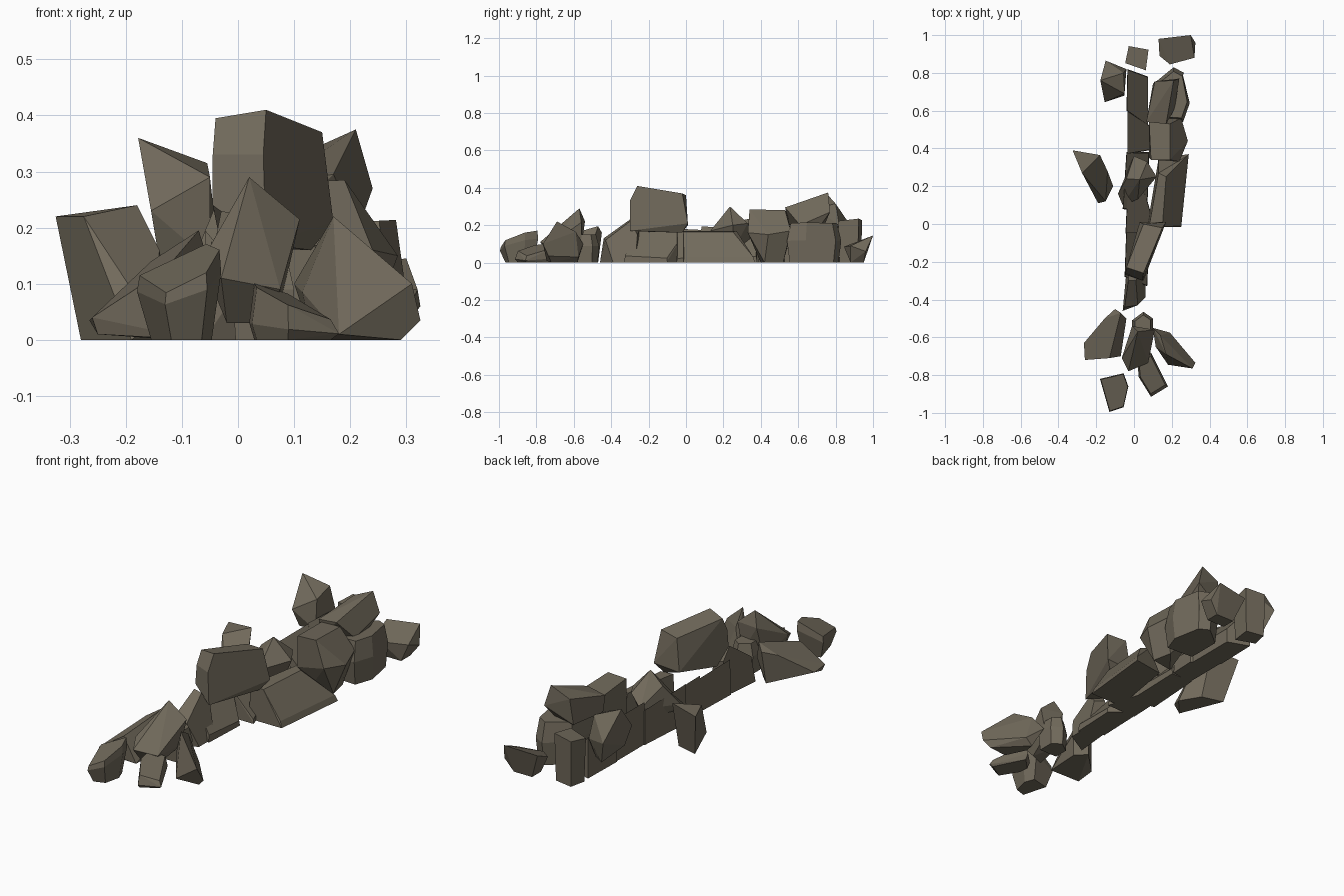
import bpy, bmesh, math
from mathutils import Vector

stone = bpy.data.materials.new("brown_grey_stone")
stone.diffuse_color = (0.165, 0.143, 0.105, 1)


def chunk(name, corners, merge=10):
    """Faceted boulder: convex hull of a few corners, near-coplanar facets merged."""
    bm = bmesh.new()
    for p in corners:
        bm.verts.new(p)
    hull = bmesh.ops.convex_hull(bm, input=bm.verts)
    spare = {g for g in hull["geom_interior"] + hull["geom_unused"] if isinstance(g, bmesh.types.BMVert)}
    bmesh.ops.delete(bm, geom=list(spare), context='VERTS')
    bmesh.ops.dissolve_limit(bm, angle_limit=math.radians(merge), verts=bm.verts, edges=bm.edges)
    bmesh.ops.recalc_face_normals(bm, faces=bm.faces)
    me = bpy.data.meshes.new(name)
    bm.to_mesh(me)
    bm.free()
    me.materials.append(stone)
    bpy.context.collection.objects.link(bpy.data.objects.new(name, me))


def rock(name, outline, z0, z1, slope=(0, 0), foot=.9, cap=.8, waist=.5, lean=(0, 0), tip=(0, 0)):
    """Chunk from a plan outline (at the waist), a scaled foot and a sloping scaled cap."""
    pts = [Vector(p) for p in outline]
    mid = sum(pts, Vector((0, 0))) / len(pts)
    corners = []
    for p in pts:
        d = p - mid
        f = mid + d * foot + Vector(tip)
        c = mid + d * cap + Vector(lean)
        top = max(z0 + .02, z1 + (c - mid).dot(Vector(slope)))
        corners += [(f.x, f.y, z0), (p.x, p.y, z0 + waist * (top - z0)), (c.x, c.y, top)]
    chunk(name, corners, 12)


def wall(name, outline, z):
    """Wall stone: upright on the left, falling away to the right."""
    rock(name, outline, 0, z, (-1.2, 0), 1, .97, .3)


# front cluster
rock("front_left_stone", [(-.18, -.82), (-.055, -.79), (-.03, -.86), (-.055, -.97), (-.13, -.995)],
     0, .13, (.4, .3), .72, .95, .75)
rock("front_low_stone", [(.02, -.75), (.09, -.68), (.18, -.86), (.09, -.915), (.025, -.81)],
     0, .075, (-.4, .1), .85, .85, .3)
chunk("front_left_slab", [(-.07, -.47, .195), (-.155, -.5, .14), (-.265, -.63, .035), (-.26, -.72, .04),
      (-.13, -.71, .125), (-.10, -.45, .16), (-.04, -.50, .10), (-.25, -.71, .01), (-.07, -.70, 0),
      (-.06, -.52, 0), (-.11, -.47, 0), (-.21, -.63, 0)])
chunk("front_right_slab", [(.17, -.69, .22), (.14, -.59, .165), (.31, -.765, .1), (.325, -.735, .035),
      (.18, -.745, .01), (.115, -.65, .085), (.10, -.55, .1), (.19, -.575, .03), (.29, -.72, 0),
      (.15, -.58, 0), (.13, -.64, .01)])
chunk("front_middle_slab", [(.02, -.57, .29), (.11, -.56, .215), (.075, -.735, .09), (-.03, -.78, .11),
      (-.065, -.71, .14), (-.01, -.54, .22), (.08, -.56, .08), (-.02, -.72, .03), (.05, -.69, .03),
      (-.02, -.58, .06)])
rock("front_back_stone", [(-.01, -.51), (.05, -.465), (.10, -.50), (.10, -.59), (-.01, -.59)],
     0, .15, (0, 0), .9, .75, .6)

# low wall of stones running back
chunk("wall_end_stone", [(-.06, -.46, 0), (.06, -.39, 0), (.06, -.27, 0), (-.04, -.25, 0), (-.05, -.44, .13),
      (.02, -.43, .12), (-.03, -.30, .23), (.01, -.30, .22), (-.03, -.25, .17), (.03, -.26, .15)])
wall("wall_front_stone", [(-.05, -.28), (.07, -.33), (.08, -.10), (-.04, 0)], .10)
wall("wall_middle_stone", [(-.045, -.05), (.12, -.05), (.06, .16), (-.035, .18)], .10)
wall("wall_inner_stone", [(-.06, .08), (.07, .05), (.08, .38), (-.04, .38)], .11)
wall("wall_rear_stone", [(-.035, .37), (.08, .39), (.085, .52), (-.035, .60)], .14)
wall("wall_back_stone", [(-.04, .60), (.075, .52), (.075, .78), (-.035, .82)], .14)
rock("wall_last_stone", [(-.05, .85), (-.03, .945), (.08, .925), (.065, .81)], 0, .225, (.1, .1), .85, .95, .7)
chunk("wall_side_wedge", [(.08, -.015, .17), (.15, -.015, .165), (.13, .27, .17), (.17, .25, .165),
      (.25, -.015, 0), (.29, .37, 0), (.13, .345, 0), (.07, -.015, 0), (.24, -.01, .03), (.28, .36, .03)])

# stones set on and around the wall
chunk("tall_capstone", [(-.04, -.23, .395), (.05, -.26, .41), (.15, -.02, .37), (.05, 0, .36),
      (-.045, -.26, .33), (.045, -.3, .33), (-.045, -.27, .24), (.05, -.3, .17), (.17, .01, .21),
      (.03, .01, .20), (.13, -.02, .16), (-.03, -.2, .165)])
chunk("perched_stone", [(.03, .235, .3), (-.04, .24, .24), (.12, .25, .2), (.07, .33, .21), (0, .36, .16),
      (-.085, .16, .13), (.02, .13, .17), (-.06, .10, .1), (0, .30, .06), (.06, .25, .06), (-.03, .16, .06)])
chunk("left_outlier", [(-.325, .39, .22), (-.275, .27, .22), (-.18, .365, .24), (-.14, .28, .16),
      (-.28, .33, 0), (-.19, .11, 0), (-.11, .20, 0), (-.15, .12, .03), (-.17, .30, 0)])
chunk("back_left_stone", [(-.178, .76, .36), (-.055, .80, .315), (-.155, .645, .23), (-.05, .69, .29),
      (-.15, .865, .22), (-.04, .82, .2), (-.14, .68, .14), (-.05, .68, .14), (-.11, .82, .1), (-.05, .78, .1)])
chunk("right_boulder", [(.09, .34, .28), (.19, .34, .285), (.19, .53, .28), (.08, .54, .27), (.285, .44, .15),
      (.24, .33, .16), (.25, .56, .17), (.08, .35, .12), (.08, .56, .15), (.11, .40, 0), (.23, .42, 0),
      (.21, .52, 0)])
rock("back_right_boulder", [(.10, .74), (.21, .83), (.265, .80), (.295, .64), (.26, .54), (.10, .55)],
     0, .21, (.05, 0), .9, .85, .55)
chunk("back_right_capstone", [(.11, .755, .33), (.21, .76, .375), (.17, .53, .295), (.065, .54, .28),
      (.24, .77, .27), (.215, .61, .2), (.10, .74, .2), (.07, .55, .2), (.21, .72, .2)])
chunk("back_corner_stone", [(.30, 1.0, .145), (.13, .98, .13), (.32, .88, .09), (.19, .845, .085),
      (.135, .89, .09), (.325, .96, .06), (.28, .95, 0), (.28, .88, 0), (.18, .95, 0), (.18, .88, 0)])
